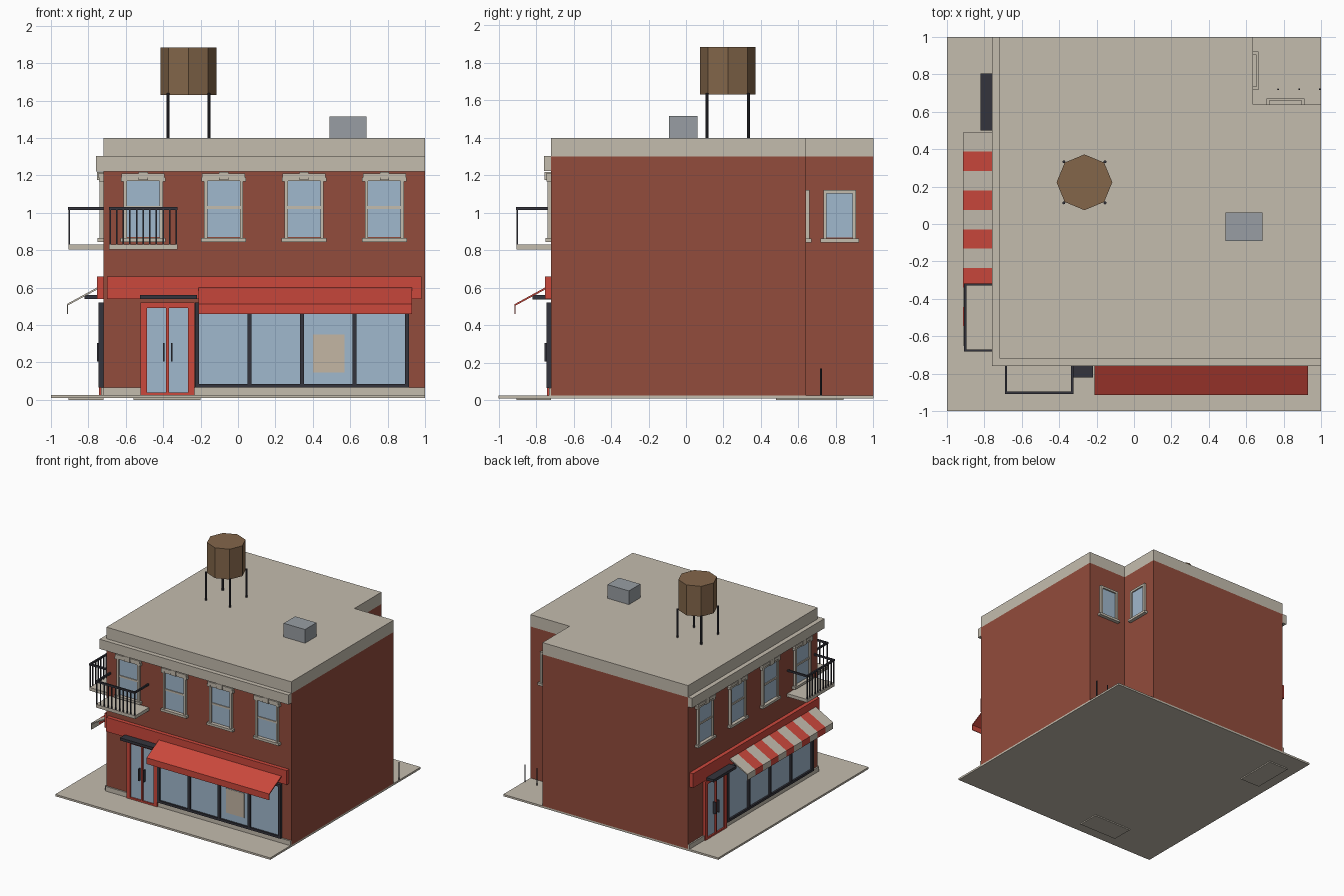
import bpy, bmesh, math
from mathutils import Matrix, Vector

if "Cube" in bpy.data.objects:
    bpy.data.objects.remove(bpy.data.objects["Cube"])


def material(name, r, g, b):
    def lin(c):
        c /= 255
        return c / 12.92 if c <= 0.04045 else ((c + 0.055) / 1.055) ** 2.4
    m = bpy.data.materials.new(name)
    m.diffuse_color = (lin(r), lin(g), lin(b), 1)
    m.use_nodes = True
    m.node_tree.nodes["Principled BSDF"].inputs["Base Color"].default_value = m.diffuse_color
    return m


BRICK = material("brick", 146, 76, 60)
STONE = material("stone", 196, 188, 174)
RED = material("red paint", 203, 72, 60)
DARK = material("dark metal", 52, 52, 60)
GLASS = material("glass", 160, 184, 205)
WOOD = material("wood", 131, 102, 74)
GREY = material("grey metal", 152, 158, 163)
POSTER = material("poster paper", 196, 182, 164)
I = Matrix.Identity(4)


def finish(name, bm, mats, matrix=I):
    bmesh.ops.recalc_face_normals(bm, faces=bm.faces)
    mesh = bpy.data.meshes.new(name)
    bm.to_mesh(mesh)
    bm.free()
    for m in mats:
        mesh.materials.append(m)
    ob = bpy.data.objects.new(name, mesh)
    ob.matrix_world = matrix
    bpy.context.collection.objects.link(ob)
    return ob


def boxes(name, mat, items, matrix=I):
    """Each item is x0, x1, y0, y1, z0, z1."""
    bm = bmesh.new()
    for x0, x1, y0, y1, z0, z1 in items:
        c = Vector(((x0 + x1) / 2, (y0 + y1) / 2, (z0 + z1) / 2))
        s = Matrix.Diagonal((x1 - x0, y1 - y0, z1 - z0, 1))
        bmesh.ops.create_cube(bm, size=1, matrix=Matrix.Translation(c) @ s)
    return finish(name, bm, [mat], matrix)


def wall_boxes(name, mat, wall, items):
    """Each item is u0, u1, z0, z1, near depth, far depth on a wall."""
    boxes(name, mat, [(a, b, -e, -d, z0, z1) for a, b, z0, z1, d, e in items], wall)


def prism(name, mat, outline, z0, z1):
    bm = bmesh.new()
    f = bm.faces.new([bm.verts.new((x, y, z0)) for x, y in outline])
    r = bmesh.ops.extrude_face_region(bm, geom=[f])
    verts = [v for v in r["geom"] if isinstance(v, bmesh.types.BMVert)]
    bmesh.ops.translate(bm, verts=verts, vec=(0, 0, z1 - z0))
    return finish(name, bm, [mat])


def cylinders(name, mat, spots, r, z0, z1, sides=8):
    bm = bmesh.new()
    for x, y in spots:
        bmesh.ops.create_cone(bm, cap_ends=True, segments=sides, radius1=r, radius2=r, depth=z1 - z0,
                              matrix=Matrix.Translation((x, y, (z0 + z1) / 2)))
    return finish(name, bm, [mat])


def wall_frame(x, y, degrees):
    return Matrix.Translation((x, y, 0)) @ Matrix.Rotation(math.radians(degrees), 4, "Z")


def window(label, wall, c, w, z0, z1, ornate):
    h, t = w / 2, 0.018
    wall_boxes(label + "_window_glass", GLASS, wall, [(c - h + t, c + h - t, z0 + 0.005, z1 - t, 0, 0.008)])
    trim = [(c - h, c - h + t, z0, z1, 0, 0.02), (c + h - t, c + h, z0, z1, 0, 0.02),
            (c - h + t, c + h - t, z1 - t, z1, 0, 0.02),
            (c - h - 0.015, c + h + 0.015, z0 - 0.02, z0, 0, 0.03)]
    if ornate:
        trim += [(c - h + t, c + h - t, 1.02, 1.035, 0, 0.014),
                 (c - h - 0.01, c + h + 0.01, z1, z1 + 0.022, 0, 0.028),
                 (c - 0.025, c + 0.025, z1 - 0.012, z1 + 0.03, 0, 0.034)]
        trim += [(c + s * h - 0.014, c + s * h + 0.014, z1 - 0.02, z1, 0, 0.024) for s in (-1, 1)]
    wall_boxes(label + "_window_trim", STONE, wall, trim)


def awning(label, wall, u0, u1, stripes):
    profile = [(0.025, 0.605), (0.195, 0.512), (0.195, 0.46),
               (0.189, 0.46), (0.189, 0.505), (0.025, 0.594)]
    bm = bmesh.new()
    rows = [[bm.verts.new((u0 + (u1 - u0) * i / stripes, -d, z)) for d, z in profile]
            for i in range(stripes + 1)]
    n = len(profile)
    for i in range(stripes):
        for k in range(n):
            f = bm.faces.new((rows[i][k], rows[i][(k + 1) % n], rows[i + 1][(k + 1) % n], rows[i + 1][k]))
            f.material_index = 1 if stripes > 1 and i % 2 == 0 else 0
    for row in (rows[0], rows[-1]):
        bm.faces.new(row).material_index = 1 if stripes > 1 else 0
    finish(label + "_awning", bm, [RED, STONE], wall)


def facade(label, wall, balcony_u, stripes):
    # Upper windows
    for i in range(4):
        window(f"{label}_{i + 1}", wall, 0.213 + 0.43 * i, 0.21, 0.865, 1.188, True)
    # Plinth and sign band
    wall_boxes(label + "_plinth", STONE, wall, [(0, 0.2, 0.025, 0.065, 0, 0.012),
                                                (0.485, 1.72, 0.025, 0.065, 0, 0.012)])
    wall_boxes(label + "_sign_band", RED, wall, [(0.02, 1.7, 0.54, 0.66, 0, 0.033)])
    # Shop window
    a, b = 0.49, 1.635
    bars = [(a, b, 0.066, 0.085, 0, 0.025), (a, b, 0.5, 0.52, 0, 0.025)]
    bars += [(u - 0.011, u + 0.011, 0.085, 0.5, 0, 0.025)
             for u in [a + 0.011 + (b - a - 0.022) * i / 4 for i in range(5)]]
    wall_boxes(label + "_shop_frame", DARK, wall, bars)
    wall_boxes(label + "_shop_glass", GLASS, wall, [(a + 0.01, b - 0.01, 0.08, 0.505, 0, 0.01)])
    # Double door with handles and canopy
    wall_boxes(label + "_door_frame", RED, wall, [
        (0.2, 0.234, 0.025, 0.52, 0, 0.022), (0.336, 0.352, 0.04, 0.49, 0, 0.022),
        (0.454, 0.488, 0.025, 0.52, 0, 0.022), (0.234, 0.454, 0.49, 0.52, 0, 0.022),
        (0.234, 0.454, 0.025, 0.04, 0, 0.022)])
    wall_boxes(label + "_door_glass", GLASS, wall, [(0.23, 0.458, 0.035, 0.495, 0, 0.01)])
    wall_boxes(label + "_door_handles", DARK, wall, [(u - 0.004, u + 0.004, 0.205, 0.305, 0.008, 0.035)
                                                     for u in (0.322, 0.366)])
    wall_boxes(label + "_door_canopy", DARK, wall, [(0.195, 0.5, 0.538, 0.56, 0, 0.1)])
    wall_boxes(label + "_door_step", STONE, wall, [(0.16, 0.52, 0, 0.012, 0, 0.185)])
    awning(label, wall, 0.51, 1.65, stripes)
    # Balcony
    p, q = balcony_u - 0.183, balcony_u + 0.183
    wall_boxes(label + "_balcony_floor", STONE, wall, [(p, q, 0.803, 0.83, 0, 0.185)])
    rail = [(p, q, 1.015, 1.03, 0.175, 0.188), (p, p + 0.012, 1.015, 1.03, 0, 0.175),
            (q - 0.012, q, 1.015, 1.03, 0, 0.175)]
    rail += [(u - 0.004, u + 0.004, 0.83, 1.015, 0.177, 0.185)
             for u in [p + 0.006 + (q - p - 0.012) * i / 10 for i in range(11)]]
    wall_boxes(label + "_balcony_rail", DARK, wall, rail)


# Ground slab, walls, parapet and cornice
boxes("pavement", STONE, [(-1, 1, -1, 1, 0.01, 0.026)])
plan = [(-0.72, -0.72), (1, -0.72), (1, 0.64), (0.635, 0.64), (0.635, 1), (-0.72, 1)]
prism("brick_walls", BRICK, plan, 0.026, 1.3)
prism("parapet_roof", STONE, plan, 1.3, 1.4)
prism("cornice", STONE, [(-0.758, -0.758), (1, -0.758), (1, -0.72), (-0.72, -0.72),
                         (-0.72, 1), (-0.758, 1)], 1.222, 1.303)

# Street facades
front = wall_frame(-0.72, -0.72, 0)
facade("front", front, 0.213, 1)
facade("left", wall_frame(-0.72, 1, -90), 1.5, 11)
wall_boxes("front_poster", POSTER, front, [(1.12, 1.29, 0.145, 0.35, 0.009, 0.013)])

# Rear corner windows and posts
window("rear", wall_frame(1, 0.64, 180), 0.19, 0.175, 0.862, 1.122, False)
window("side", wall_frame(0.635, 0.64, 90), 0.18, 0.175, 0.862, 1.122, False)
cylinders("yard_posts", DARK, [(0.77, 0.72), (0.883, 0.72), (0.994, 0.72)], 0.005, 0.026, 0.17)

# Roof tank and vent box
cx, cy = -0.265, 0.223
cylinders("tank_legs", DARK, [(cx + sx * 0.11, cy + sy * 0.11) for sx in (-1, 1) for sy in (-1, 1)],
          0.008, 1.4, 1.64)
cylinders("water_tank", WOOD, [(cx, cy)], 0.149, 1.63, 1.885)
boxes("roof_vent_box", GREY, [(0.488, 0.687, -0.09, 0.062, 1.4, 1.515)])
